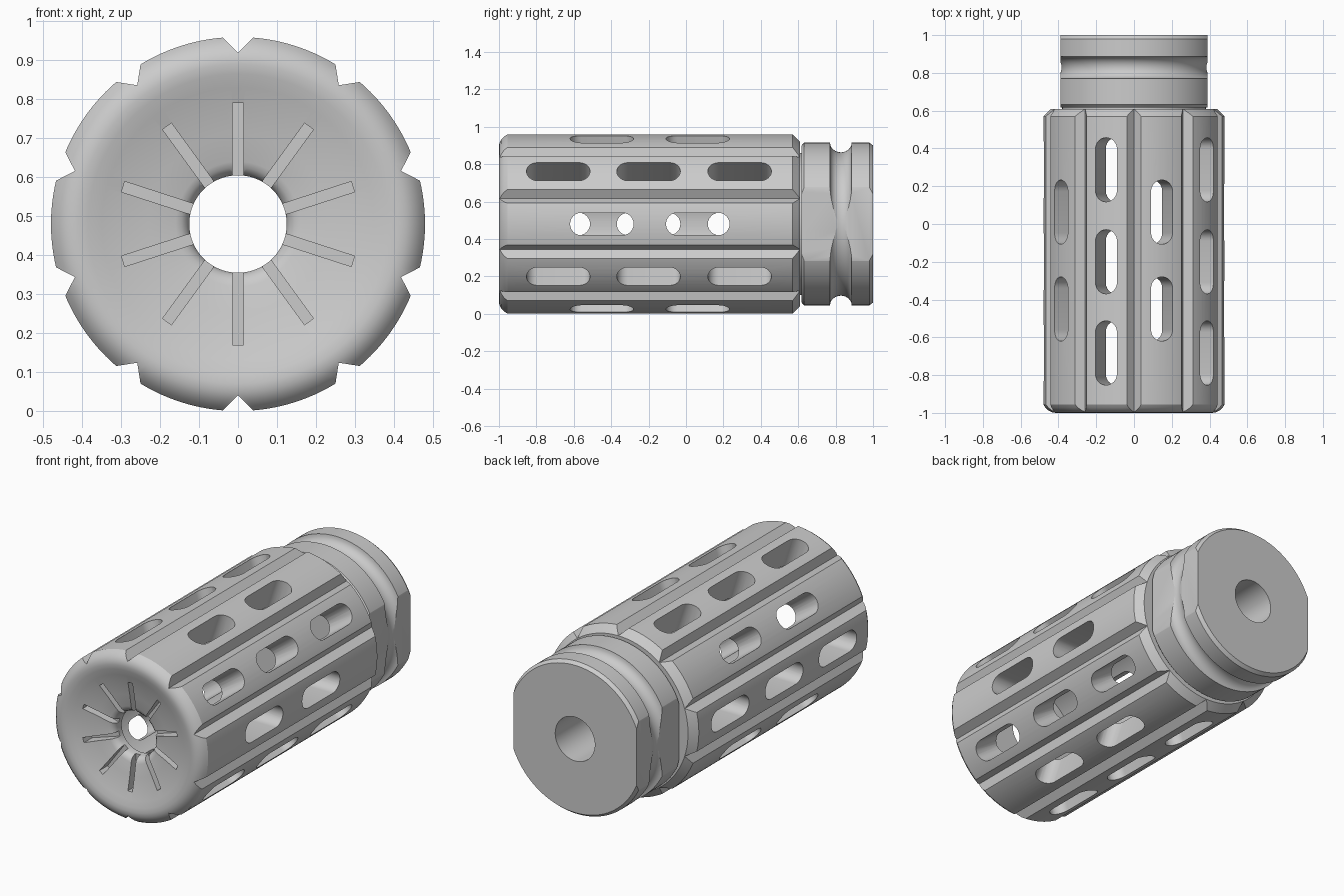
import bpy, bmesh
from math import sin, cos, pi, radians
from mathutils import Vector

if "Cube" in bpy.data.objects:
    bpy.data.objects.remove(bpy.data.objects["Cube"])

CZ = 0.48          # height of the long axis
SEG = 120


def finish(name, bm):
    bmesh.ops.recalc_face_normals(bm, faces=bm.faces)
    me = bpy.data.meshes.new(name)
    bm.to_mesh(me)
    bm.free()
    ob = bpy.data.objects.new(name, me)
    bpy.context.collection.objects.link(ob)
    return ob


def polar(a, r, t, y):
    # radius r, sideways offset t, position y along the axis
    return Vector((r * cos(a) - t * sin(a), y, CZ + r * sin(a) + t * cos(a)))


def prism(bm, pts, vec):
    bottom = [bm.verts.new(p) for p in pts]
    top = [bm.verts.new(p + vec) for p in pts]
    n = len(pts)
    bm.faces.new(bottom)
    bm.faces.new(top[::-1])
    for i in range(n):
        j = (i + 1) % n
        bm.faces.new((bottom[i], bottom[j], top[j], top[i]))


# closed lathe profile (radius, y): rounded nose, dish, bore, chamber, collar
groove = [(0.435 - 0.052 * sin(pi * i / 12), 0.828 + 0.058 * cos(pi * i / 12))
          for i in range(13)]
profile = [
    # nose rim and dish
    (0.48, -0.955), (0.469, -0.972), (0.452, -0.988), (0.432, -0.998), (0.41, -1.0),
    (0.385, -0.996), (0.35, -0.985), (0.30, -0.97), (0.23, -0.955), (0.16, -0.943),
    (0.145, -0.938), (0.132, -0.926), (0.125, -0.91),
    # bore and inner chamber
    (0.125, -0.87), (0.305, -0.87), (0.305, 0.49), (0.125, 0.49), (0.125, 1.0),
    # rear face and collar with round groove
    (0.42, 1.0), (0.435, 0.98)] + groove + [
    (0.435, 0.632), (0.42, 0.618), (0.38, 0.618), (0.38, 0.61),
    # rear chamfer of the body
    (0.44, 0.61), (0.48, 0.57)]

bm = bmesh.new()
rings = [[bm.verts.new(polar(2 * pi * s / SEG, r, 0, y)) for r, y in profile]
         for s in range(SEG)]
n = len(profile)
for s in range(SEG):
    a, b = rings[s], rings[(s + 1) % SEG]
    for i in range(n):
        j = (i + 1) % n
        bm.faces.new((a[i], a[j], b[j], b[i]))
body = finish("slotted_barrel_body", bm)

cut = bmesh.new()
for k in range(10):
    # side vents: alternating rows of two and three rounded slots
    a = k * pi / 5
    radial = Vector((cos(a), 0, sin(a)))
    centres = (-0.683, -0.2, 0.287) if k % 2 else (-0.45, 0.063)
    for c in centres:
        pts = []
        for end in (1, -1):
            for i in range(13):
                h = -pi / 2 + pi * i / 12
                pts.append(polar(a, 0.25, end * 0.06 * sin(h),
                                 c + end * (0.11 + 0.06 * cos(h))))
        prism(cut, pts, radial * 0.3)
    # long V flutes between the vent rows
    a += pi / 10
    prism(cut, [polar(a, r, t, -1.05) for r, t in ((0.44, 0), (0.53, 0.09), (0.53, -0.09))],
          Vector((0, 1.664, 0)))
    # narrow radial slots in the nose
    prism(cut, [polar(a, r, t, -1.05) for r, t in
                ((0.06, -0.014), (0.31, -0.014), (0.31, 0.014), (0.06, 0.014))],
          Vector((0, 0.15, 0)))
# wrench flats on the collar
for s in (1, -1):
    prism(cut, [Vector((s * x, 0.614, CZ + z)) for x, z in
                ((0.388, -0.4), (0.6, -0.4), (0.6, 0.4), (0.388, 0.4))],
          Vector((0, 0.5, 0)))
cutter = finish("cutter", cut)
cutter.hide_render = True

mod = body.modifiers.new("cuts", 'BOOLEAN')
mod.operation = 'DIFFERENCE'
mod.solver = 'EXACT'
mod.object = cutter
bpy.context.view_layer.objects.active = body
body.select_set(True)
cutter.select_set(False)
bpy.ops.object.modifier_apply(modifier=mod.name)
bpy.data.objects.remove(cutter)
bpy.ops.object.shade_smooth_by_angle(angle=radians(30))
